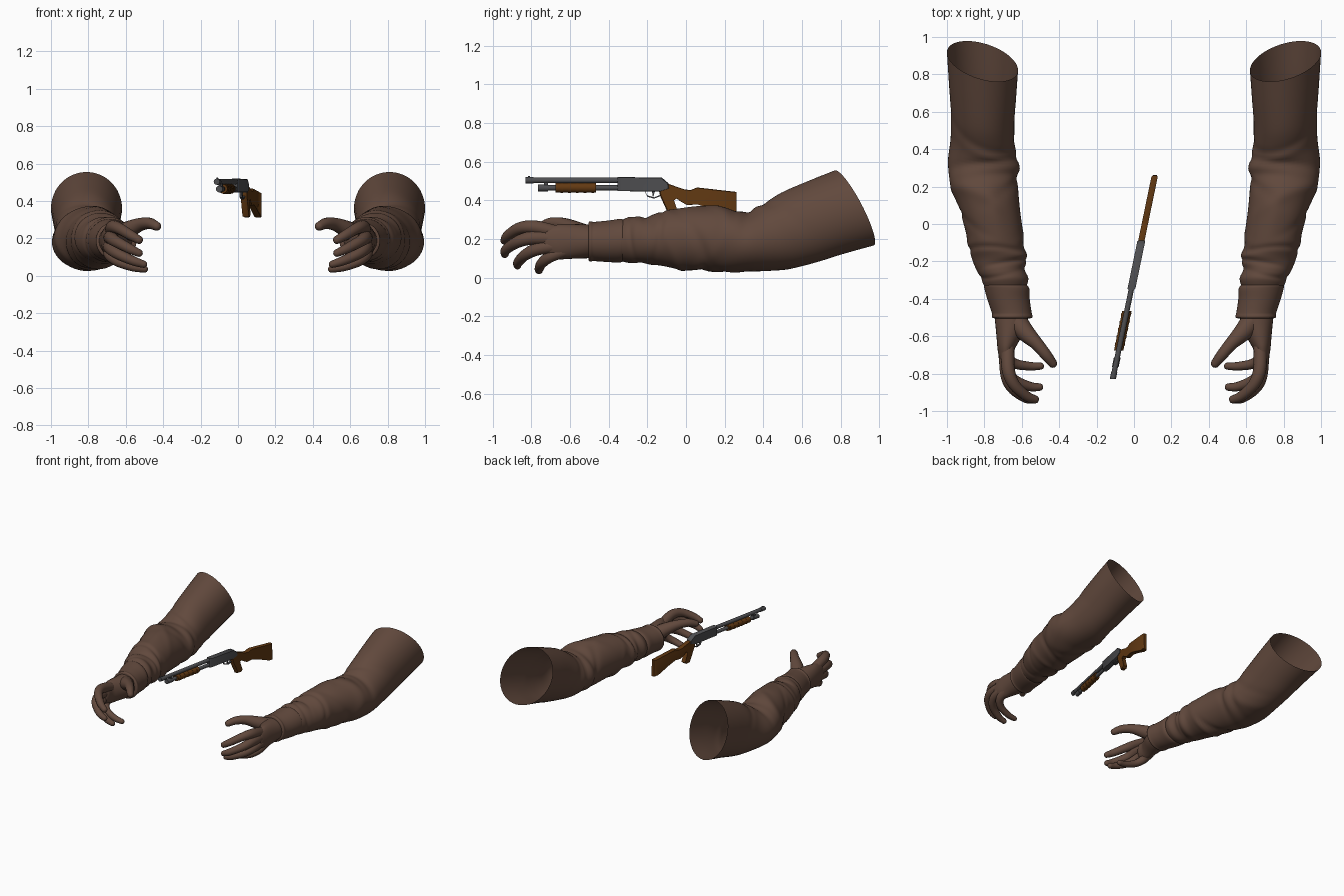
import bpy, bmesh, math
from mathutils import Matrix, Vector

if "Cube" in bpy.data.objects:
    bpy.data.objects.remove(bpy.data.objects["Cube"], do_unlink=True)


def material(name, rgb):
    m = bpy.data.materials.new(name)
    m.use_nodes = True
    m.diffuse_color = (*rgb, 1)
    bsdf = m.node_tree.nodes["Principled BSDF"]
    bsdf.inputs["Base Color"].default_value = (*rgb, 1)
    bsdf.inputs["Roughness"].default_value = 0.8
    return m


CLOTH = material("brown cloth", (0.12, 0.066, 0.046))
METAL = material("dark metal", (0.075, 0.075, 0.08))
WOOD = material("orange brown wood", (0.12, 0.04, 0.006))


def finish(bm, name, mat, matrix, angle=40):
    bmesh.ops.recalc_face_normals(bm, faces=bm.faces)
    bmesh.ops.transform(bm, matrix=matrix, verts=bm.verts)
    if matrix.determinant() < 0:
        bmesh.ops.reverse_faces(bm, faces=bm.faces)
    mesh = bpy.data.meshes.new(name)
    bm.to_mesh(mesh)
    bm.free()
    mesh.materials.append(mat)
    ob = bpy.data.objects.new(name, mesh)
    bpy.context.collection.objects.link(ob)
    bpy.ops.object.select_all(action="DESELECT")
    ob.select_set(True)
    bpy.context.view_layer.objects.active = ob
    bpy.ops.object.shade_smooth_by_angle(angle=math.radians(angle))


def spline(rows, steps):
    """Smooth curve through rows of numbers."""
    out = []
    for i in range(len(rows) - 1):
        quad = [rows[max(0, min(len(rows) - 1, i + k))] for k in (-1, 0, 1, 2)]
        for s in range(steps):
            t = s / steps
            out.append([b + t * (c - a) / 2 + t * t * (a - 2.5 * b + 2 * c - d / 2)
                        + t ** 3 * (1.5 * (b - c) + (d - a) / 2)
                        for a, b, c, d in zip(*quad)])
    return out + [list(rows[-1])]


def skin(bm, rings):
    """Join rings of points with faces."""
    rings = [[bm.verts.new(p) for p in ring] for ring in rings]
    for a, b in zip(rings, rings[1:]):
        for k in range(len(a)):
            j = (k + 1) % len(a)
            bm.faces.new((a[k], a[j], b[j], b[k]))
    return rings


# Sleeve sections: y, inner x, outer x, bottom z, top z, slant
SLEEVE = [
    (0.87, .62, 1.0, .165, .555, .5), (0.72, .63, .99, .12, .50, .45),
    (0.57, .64, .98, .07, .44, .4), (0.44, .635, .98, .04, .375, .3),
    (0.31, .62, .995, .03, .335, .12), (0.2, .62, .975, .025, .36, 0),
    (0.08, .61, .935, .035, .365, 0), (-.04, .595, .90, .045, .355, 0),
    (-.12, .59, .885, .06, .345, 0), (-.19, .57, .865, .07, .315, 0),
    (-.24, .585, .845, .075, .315, 0), (-.29, .565, .82, .075, .315, 0),
    (-.335, .575, .80, .085, .295, 0),
]
# Cloth folds: y, depth, width, lean, direction
FOLDS = [
    (.33, -.07, .025, .05, 2.6), (.27, .05, .03, .05, 2.4), (.44, .05, .04, -.08, 2.8),
    (.52, -.04, .03, -.09, 2.2), (.16, -.05, .03, .10, 3.6), (.08, .05, .04, .12, .6),
    (.0, -.06, .025, .1, 5.4), (-.08, .05, .025, .06, 4.4), (-.15, -.06, .015, .03, 1.2),
    (-.22, -.07, .014, .03, 2.8), (-.26, -.05, .012, -.03, .5), (-.18, .05, .02, .02, 3.1),
]


def fold(y, th):
    # long ridge over the forearm, then each fold
    r = 1 + .04 * math.exp(-((th - 1.7) / .25) ** 2 - ((y - .08) / .13) ** 2)
    for y0, amp, w, lean, phi in FOLDS:
        c = math.cos(th - phi)
        r += amp * (0.5 + 0.5 * c) * math.exp(-((y - y0 - lean * c) / w) ** 2)
    return r


def tube(sections, folded, n=48):
    rings = []
    for y, x0, x1, z0, z1, slant in sections:
        ring = []
        for k in range(n):
            th = math.tau * k / n
            r = fold(y, th) if folded else 1
            dx = (x1 - x0) / 2 * math.cos(th) * r
            dz = (z1 - z0) / 2 * math.sin(th) * r
            ring.append(((x0 + x1) / 2 + dx, y + slant * (dx / 2 - dz), (z0 + z1) / 2 + dz))
        rings.append(ring)
    bm = bmesh.new()
    skin(bm, rings)
    return bm


CUFF = [
    (-.30, .60, .775, .11, .27, 0), (-.325, .575, .80, .085, .30, 0),
    (-.345, .56, .80, .078, .303, 0), (-.40, .558, .785, .08, .295, 0),
    (-.475, .547, .76, .085, .288, 0), (-.49, .543, .76, .083, .291, 0),
    (-.503, .547, .755, .088, .286, 0), (-.505, .58, .72, .12, .25, 0),
]

# Four fingers and thumb: x, y, z, half thickness, half height
DIGITS = [
    [(.675, -.66, .23, .036, .036), (.672, -.78, .26, .035, .036), (.64, -.86, .255, .031, .031),
     (.575, -.92, .218, .027, .027), (.53, -.938, .192, .022, .022)],
    [(.685, -.66, .20, .036, .036), (.682, -.79, .205, .035, .036), (.655, -.87, .185, .031, .031),
     (.58, -.93, .145, .026, .026), (.53, -.937, .122, .021, .021)],
    [(.69, -.64, .165, .034, .036), (.685, -.76, .15, .033, .034), (.645, -.83, .118, .029, .029),
     (.56, -.868, .08, .025, .025), (.505, -.872, .062, .02, .02)],
    [(.69, -.62, .14, .032, .034), (.685, -.70, .11, .03, .031), (.64, -.745, .075, .027, .027),
     (.56, -.76, .046, .023, .023), (.50, -.76, .036, .019, .019)],
    [(.645, -.50, .205, .06, .06), (.585, -.575, .245, .05, .048), (.52, -.64, .275, .035, .035),
     (.47, -.70, .28, .03, .03), (.435, -.745, .265, .024, .024)],
]
PALM = [(.652, -.46, .188, .088, .085), (.658, -.53, .187, .086, .088),
        (.672, -.60, .187, .066, .09), (.683, -.66, .185, .048, .09),
        (.682, -.71, .19, .04, .078)]


def limb(bm, path, steps, n=14):
    """Round tube along a path with a domed tip."""
    pts = spline(path, steps)
    tip = Vector(pts[-1][:3])
    ahead = (tip - Vector(pts[-2][:3])).normalized()
    x_rad, z_rad = pts[-1][3:]
    for a in (0.4, 0.8, 1.15, 1.45):
        p = tip + ahead * math.sin(a) * x_rad
        pts.append([*p, x_rad * math.cos(a), z_rad * math.cos(a)])
    rings = []
    for i, (x, y, z, rx, rz) in enumerate(pts):
        a, b = pts[max(i - 1, 0)], pts[min(i + 1, len(pts) - 1)]
        along = (Vector(b[:3]) - Vector(a[:3])).normalized()
        across = along.cross(Vector((0, 0, 1))).normalized()
        up = across.cross(along)
        rings.append([Vector((x, y, z)) + across * rx * math.cos(math.tau * k / n)
                      + up * rz * math.sin(math.tau * k / n) for k in range(n)])
    rings = skin(bm, rings)
    bm.faces.new(rings[0])
    bm.faces.new(rings[-1])


def hand():
    bm = bmesh.new()
    for path in DIGITS:
        limb(bm, path, 5)
    limb(bm, PALM, 4, 28)
    return bm


for side, flip in (("left", 1), ("right", -1)):
    mirror = Matrix.Diagonal((flip, 1, 1, 1))
    finish(tube(spline(SLEEVE, 7), True), side + "_sleeve", CLOTH, mirror, 80)
    finish(tube(spline(CUFF, 3), False), side + "_cuff", CLOTH, mirror, 50)
    finish(hand(), side + "_hand", CLOTH, mirror, 80)

# Gun parts are made along y, then slanted sideways
AIM = Matrix.Identity(4)
AIM[0][1] = 0.2065
AIM[0][3] = 0.2065 * 0.28


def rod(name, mat, y0, y1, z, r, n=16):
    bm = bmesh.new()
    m = Matrix.Translation((0, (y0 + y1) / 2, z)) @ Matrix.Rotation(math.pi / 2, 4, "X")
    bmesh.ops.create_cone(bm, cap_ends=True, segments=n, radius1=r, radius2=r,
                          depth=y1 - y0, matrix=m)
    finish(bm, name, mat, AIM)


def plate(name, mat, outline, width, inset=0):
    """Side outline of (y, z) points with thickness, its rims narrowed by inset."""
    cy = sum(p[0] for p in outline) / len(outline)
    cz = sum(p[1] for p in outline) / len(outline)
    layers = [(-.5, 1 - inset), (-.3, 1), (.3, 1), (.5, 1 - inset)] if inset else [(-.5, 1), (.5, 1)]
    bm = bmesh.new()
    rings = skin(bm, [[(x * width, cy + (y - cy) * s, cz + (z - cz) * s) for y, z in outline]
                      for x, s in layers])
    bm.faces.new(rings[0])
    bm.faces.new(rings[-1])
    finish(bm, name, mat, AIM)


rod("barrel", METAL, -.83, -.33, .503, .0145)
rod("muzzle_ring", METAL, -.83, -.79, .503, .0165)
rod("magazine_tube", METAL, -.765, -.33, .464, .0135)
rod("magazine_cap", METAL, -.765, -.715, .464, .018)
rod("fore_grip", WOOD, -.675, -.465, .465, .025, 12)
for i in range(5):
    y = -.65 + i * .04
    rod("fore_grip_rib", WOOD, y, y + .015, .465, .027, 12)
plate("barrel_clamp", METAL, [(-.735, .46), (-.715, .46), (-.715, .51), (-.735, .51)], .02)
plate("front_sight", METAL, [(-.82, .51), (-.805, .51), (-.808, .525), (-.817, .525)], .006)
plate("receiver", METAL, [(-.355, .447), (-.13, .445), (-.085, .46), (-.09, .487),
                          (-.125, .517), (-.355, .52)], .042, .06)

# Trigger guard loop from short bars
loop = [(-.215, .447), (-.20, .418), (-.165, .408), (-.135, .42), (-.125, .447)]
for (ya, za), (yb, zb) in zip(loop, loop[1:]):
    plate("trigger_guard", METAL, [(ya, za), (yb, zb), (yb, zb + .007), (ya, za + .007)], .014)
plate("trigger", METAL, [(-.175, .45), (-.16, .45), (-.168, .42), (-.174, .42)], .006)

plate("stock", WOOD, [(-.115, .482), (-.09, .484), (-.005, .455), (.025, .453), (.057, .466),
                      (.26, .443), (.262, .312), (.235, .312), (.13, .355), (.06, .378),
                      (.005, .375), (-.03, .395), (-.05, .41), (-.065, .40), (-.04, .325),
                      (-.055, .312), (-.085, .315), (-.135, .425), (-.14, .45)], .034, .04)
